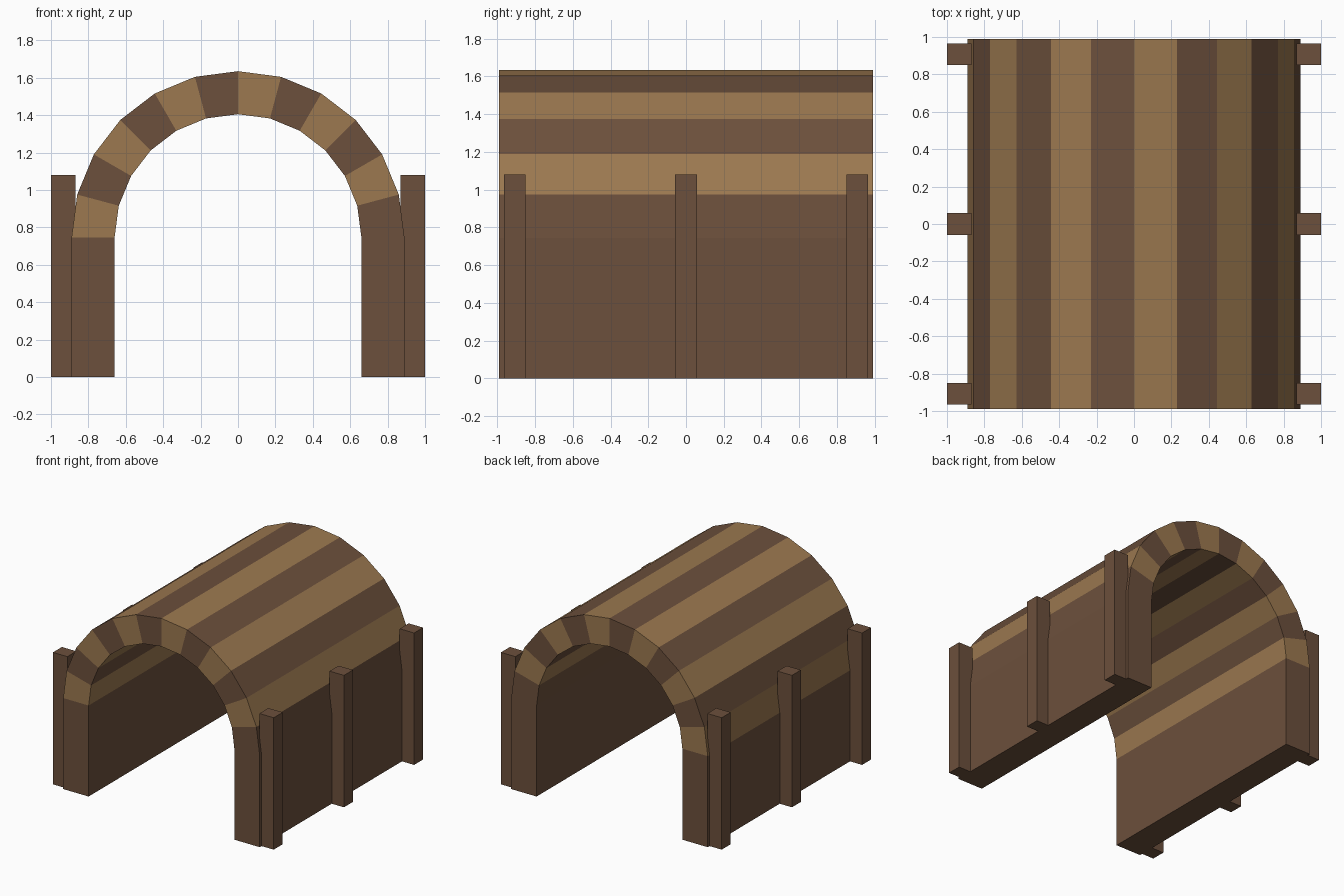
import bpy
from math import cos, sin, pi

if "Cube" in bpy.data.objects:
    bpy.data.objects.remove(bpy.data.objects["Cube"], do_unlink=True)

OUTER, INNER = 0.89, 0.66      # arch radii
SPRING = 0.745                 # height where the arch starts
HALF_LENGTH = 0.99
SEGMENTS = 12


def material(name, colour):
    mat = bpy.data.materials.new(name)
    mat.use_nodes = True
    mat.diffuse_color = colour
    mat.node_tree.nodes["Principled BSDF"].inputs["Base Color"].default_value = colour
    return mat


dark = material("dark wood", (0.150, 0.080, 0.045, 1))
light = material("light wood", (0.333, 0.191, 0.080, 1))


def box(name, x, y, z, mat):
    """Box from min/max pairs on each axis."""
    bpy.ops.mesh.primitive_cube_add(size=1, location=[sum(p) / 2 for p in (x, y, z)])
    obj = bpy.context.object
    obj.name = name
    obj.scale = [p[1] - p[0] for p in (x, y, z)]
    bpy.ops.object.transform_apply(location=False, rotation=False, scale=True)
    obj.data.materials.append(mat)


# Vault: one continuous horseshoe shell, legs included, swept along y
arc = [(cos(pi * i / SEGMENTS), sin(pi * i / SEGMENTS)) for i in range(SEGMENTS + 1)]


def rail(radius):
    curve = [(radius * c, SPRING + radius * s) for c, s in arc]
    return [(radius, 0)] + curve + [(-radius, 0)]


verts = []
for (ox, oz), (ix, iz) in zip(rail(OUTER), rail(INNER)):
    verts += [(ox, -HALF_LENGTH, oz), (ox, HALF_LENGTH, oz),
              (ix, HALF_LENGTH, iz), (ix, -HALF_LENGTH, iz)]

faces, shades = [], []
bays = SEGMENTS + 2
for bay in range(bays):
    a, b = 4 * bay, 4 * bay + 4
    # Planks alternate around the arch; both legs are dark
    is_light = 0 < bay < bays - 1 and bay % 2 == 0
    for k in range(4):
        n = (k + 1) % 4
        faces.append((a + k, a + n, b + n, b + k))
        shades.append(int(is_light))
last = 4 * bays
faces += [(3, 2, 1, 0), (last, last + 1, last + 2, last + 3)]
shades += [0, 0]

mesh = bpy.data.meshes.new("tunnel_vault")
mesh.from_pydata(verts, [], faces)
mesh.materials.append(dark)
mesh.materials.append(light)
for poly, shade in zip(mesh.polygons, shades):
    poly.material_index = shade
mesh.update()
vault = bpy.data.objects.new("tunnel_vault", mesh)
bpy.context.collection.objects.link(vault)

# Support posts: three on each side
for side, x in (("left", (0.87, 1.0)), ("right", (-1.0, -0.87))):
    for place, y in (("front", -0.908), ("middle", 0), ("back", 0.908)):
        box(f"{side}_{place}_post", x, (y - 0.058, y + 0.058), (0, 1.08), dark)
